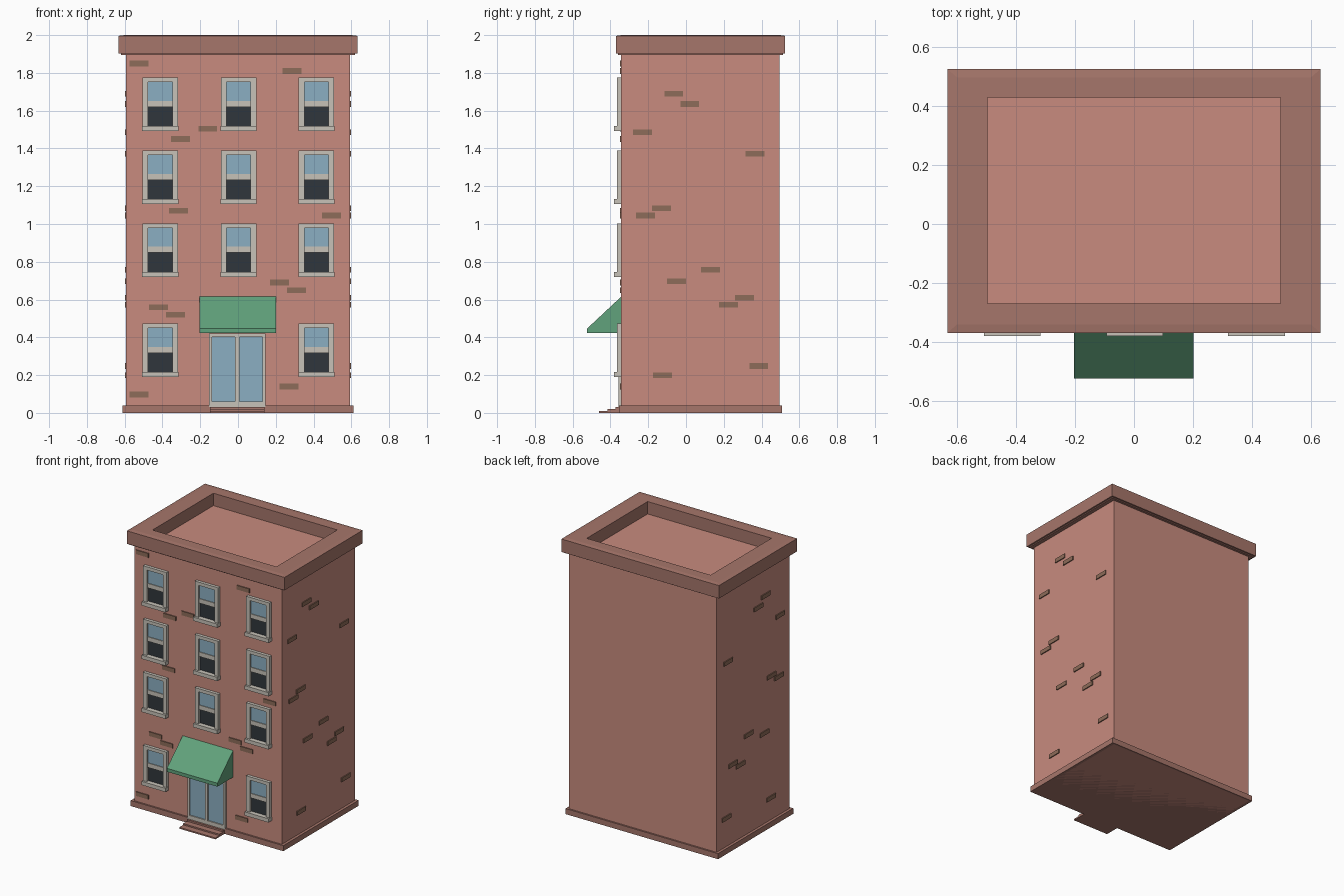
import bpy, bmesh

if "Cube" in bpy.data.objects:
    bpy.data.objects.remove(bpy.data.objects["Cube"])


def mat(name, rgb):
    m = bpy.data.materials.new(name)
    m.diffuse_color = (*rgb, 1)
    m.use_nodes = True
    m.node_tree.nodes["Principled BSDF"].inputs["Base Color"].default_value = m.diffuse_color
    return m


WALL = mat("wall_pink", (0.58, 0.26, 0.21))
TRIM = mat("trim_brown", (0.38, 0.18, 0.145))
BRICK = mat("brick_brown", (0.27, 0.15, 0.10))
FRAME = mat("frame_grey", (0.57, 0.54, 0.48))
GLASS = mat("glass_blue", (0.26, 0.43, 0.54))
DARK = mat("glass_dark", (0.03, 0.037, 0.045))
GREEN = mat("awning_green", (0.12, 0.36, 0.20))


def finish(name, bm, material):
    bmesh.ops.recalc_face_normals(bm, faces=bm.faces)
    me = bpy.data.meshes.new(name)
    bm.to_mesh(me)
    bm.free()
    me.materials.append(material)
    ob = bpy.data.objects.new(name, me)
    bpy.context.collection.objects.link(ob)
    return ob


def add_box(bm, x, y, z):
    """Box from (min, max) ranges."""
    vs = bmesh.ops.create_cube(bm, size=1)["verts"]
    for v in vs:
        v.co = [r[0] if c < 0 else r[1] for c, r in zip(v.co, (x, y, z))]


def boxes(name, material, *ranges):
    bm = bmesh.new()
    for r in ranges:
        add_box(bm, *r)
    return finish(name, bm, material)


FRONT, BACK, SIDE = -0.343, 0.495, 0.592

# Main block and base course
boxes("walls", WALL, ((-SIDE, SIDE), (FRONT, BACK), (0, 1.91)))
boxes("base_course", TRIM, ((-0.612, 0.612), (-0.355, 0.507), (0, 0.04)))

# Cornice / parapet: rectangular ring swept from (half x, y front, y back, z) loops
bm = bmesh.new()
loops = []
for hx, y0, y1, z in ((0.58, -0.33, 0.485, 1.895), (0.62, -0.36, 0.513, 1.895),
                      (0.62, -0.36, 0.513, 1.902), (0.632, -0.37, 0.525, 1.902),
                      (0.632, -0.37, 0.525, 1.996), (0.60, -0.34, 0.497, 2.0),
                      (0.497, -0.27, 0.428, 2.0), (0.497, -0.27, 0.428, 1.895)):
    loops.append([bm.verts.new(c) for c in
                  ((-hx, y0, z), (hx, y0, z), (hx, y1, z), (-hx, y1, z))])
for a, b in zip(loops, loops[1:] + loops[:1]):
    for i in range(4):
        j = (i + 1) % 4
        bm.faces.new((a[i], a[j], b[j], b[i]))
finish("cornice", bm, TRIM)


# Sash windows: frame bars, projecting sill, glass above and dark opening below
def window(n, cx, z):
    def X(a, b):
        return (cx + a, cx + b)
    y = (-0.365, FRONT + 0.01)
    top = z + 0.283
    boxes(f"window_frame_{n}", FRAME,
          (X(-0.094, -0.064), y, (z + 0.02, top)),
          (X(0.064, 0.094), y, (z + 0.02, top)),
          (X(-0.064, 0.064), y, (top - 0.024, top)),
          (X(-0.064, 0.064), (-0.357, FRONT + 0.01), (z + 0.128, z + 0.16)))
    boxes(f"window_sill_{n}", FRAME,
          (X(-0.096, 0.096), (-0.38, FRONT + 0.01), (z, z + 0.027)))
    boxes(f"upper_pane_{n}", GLASS,
          (X(-0.064, 0.064), (-0.352, FRONT + 0.01), (z + 0.155, top - 0.02)))
    boxes(f"lower_pane_{n}", DARK,
          (X(-0.064, 0.064), (-0.346, FRONT + 0.01), (z + 0.02, z + 0.13)))


n = 0
for z in (0.19, 0.72, 1.105, 1.492):
    for cx in (-0.412, 0.003, 0.415):
        if z > 0.5 or abs(cx) > 0.1:  # the door takes the middle ground bay
            n += 1
            window(n, cx, z)

# Double door
dx, yd = -0.004, (-0.358, FRONT + 0.01)
boxes("door_frame", FRAME,
      *[((dx + a, dx + b), yd, (0.03, 0.42)) for a, b in
        ((-0.15, -0.134), (-0.012, 0.012), (0.134, 0.15))],
      *[((dx + a, dx + b), yd, zr) for a, b in ((-0.134, -0.012), (0.012, 0.134))
        for zr in ((0.03, 0.06), (0.402, 0.42))])
boxes("door_glass", GLASS, *[((dx + a, dx + b), (-0.35, FRONT + 0.01), (0.05, 0.41))
                             for a, b in ((-0.136, -0.01), (0.01, 0.136))])

# Entrance steps
boxes("steps", TRIM, *[((-0.149, 0.141), (y, -0.345), (0, z)) for y, z in
                       ((-0.46, 0.01), (-0.415, 0.02), (-0.372, 0.032))])

# Awning: side profile extruded across the door
bm = bmesh.new()
f = bm.faces.new([bm.verts.new((-0.204, y, z)) for y, z in
                  ((FRONT + 0.005, 0.62), (-0.523, 0.447), (-0.523, 0.422),
                   (FRONT + 0.005, 0.422))])
ext = bmesh.ops.extrude_face_region(bm, geom=[f])["geom"]
bmesh.ops.translate(bm, vec=(0.405, 0, 0),
                    verts=[v for v in ext if isinstance(v, bmesh.types.BMVert)])
finish("awning", bm, GREEN)

# Raised accent bricks: front, then both sides mirrored
front_bricks = ((-0.525, 1.85), (0.285, 1.81), (-0.16, 1.505), (-0.305, 1.45),
                (-0.315, 1.07), (0.495, 1.045), (0.22, 0.69), (0.31, 0.65),
                (-0.42, 0.56), (-0.33, 0.52), (0.27, 0.14), (-0.525, 0.097))
side_bricks = ((-0.065, 1.69), (0.02, 1.635), (-0.23, 1.485), (0.365, 1.372),
               (-0.13, 1.083), (-0.215, 1.045), (0.13, 0.757), (-0.05, 0.697),
               (0.31, 0.61), (0.225, 0.573), (0.385, 0.248), (-0.125, 0.2))
W, H, P = 0.05, 0.015, 0.007
boxes("front_bricks", BRICK, *[((x - W, x + W), (FRONT - P, FRONT + 0.01), (z - H, z + H))
                               for x, z in front_bricks])
side = boxes("side_bricks", BRICK, *[((SIDE - 0.01, SIDE + P), (y - W, y + W), (z - H, z + H))
                                     for y, z in side_bricks])
side.modifiers.new("mirror", "MIRROR").use_axis = (True, False, False)
